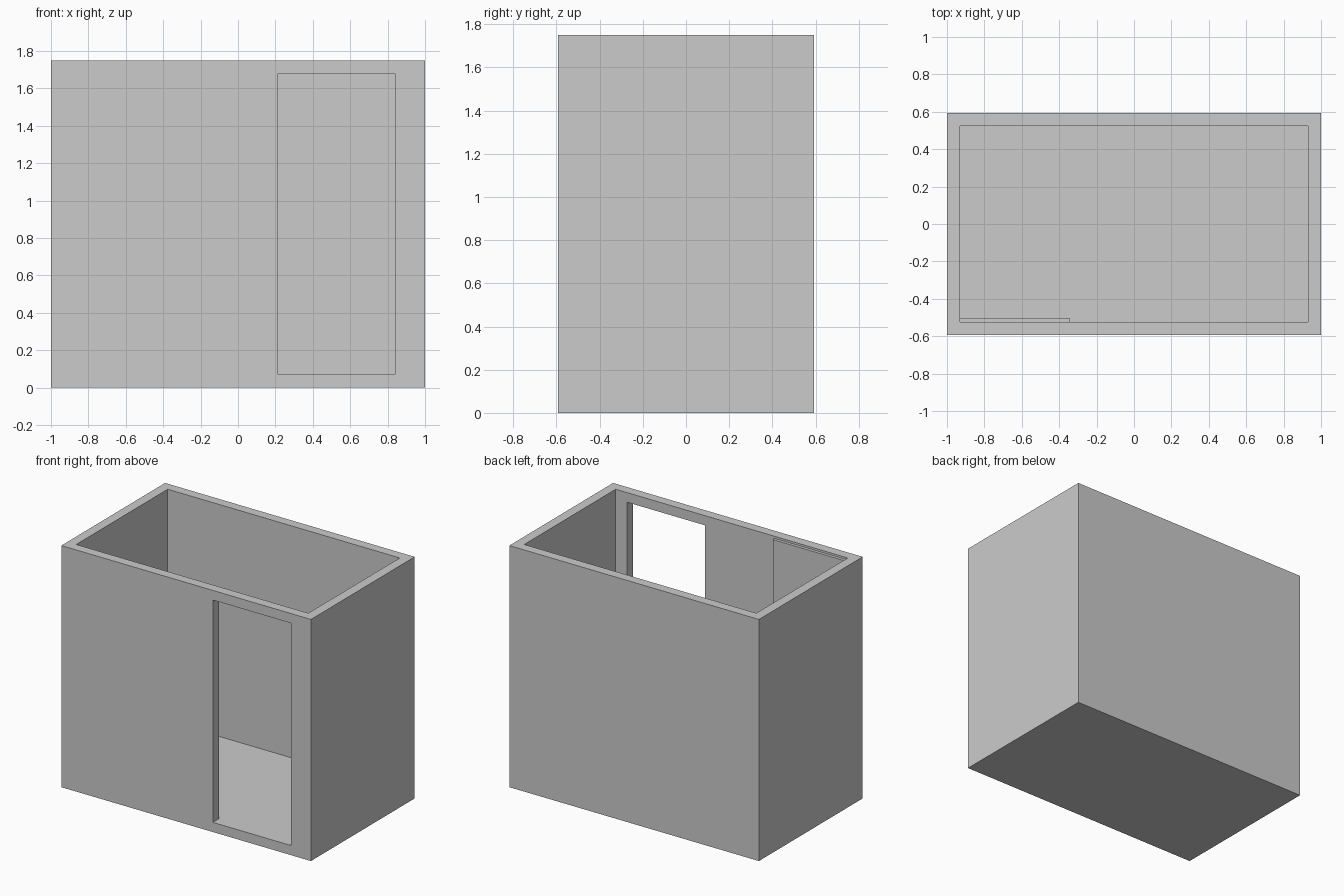
import bpy

if "Cube" in bpy.data.objects:
    bpy.data.objects.remove(bpy.data.objects["Cube"])

L, D, H = 2.0, 1.187, 1.75   # outer size
T = 0.07                     # wall and floor thickness


def box(name, lo, hi):
    """Axis-aligned box between two corners, with its size baked into the mesh."""
    mid = [(a + b) / 2 for a, b in zip(lo, hi)]
    bpy.ops.mesh.primitive_cube_add(size=1, location=mid)
    ob = bpy.context.object
    ob.name = name
    ob.scale = [b - a for a, b in zip(lo, hi)]
    bpy.ops.object.transform_apply(location=False, rotation=False, scale=True)
    return ob


def cut(target, cutter):
    """Subtract the cutter from the target, then remove the cutter."""
    cutter.hide_render = True
    mod = target.modifiers.new("cut", 'BOOLEAN')
    mod.operation = 'DIFFERENCE'
    mod.solver = 'EXACT'
    mod.object = cutter
    bpy.context.view_layer.objects.active = target
    bpy.ops.object.modifier_apply(modifier=mod.name)
    bpy.data.objects.remove(cutter, do_unlink=True)


# Open-topped room: floor and four walls
room = box("room_shell", (-L / 2, -D / 2, 0), (L / 2, D / 2, H))
inner_x, inner_y = L / 2 - T, D / 2 - T
cut(room, box("room_cavity", (-inner_x, -inner_y, T), (inner_x, inner_y, H + 0.2)))

# Doorway through the front wall, its sill flush with the floor
cut(room, box("doorway_cutter", (0.214, -D / 2 - 0.1, T), (0.84, -inner_y + 0.1, H - T)))

# Thin panel standing against the inside of the front wall
box("wall_panel", (-inner_x, -inner_y, T), (-0.345, -inner_y + 0.022, 1.735))
